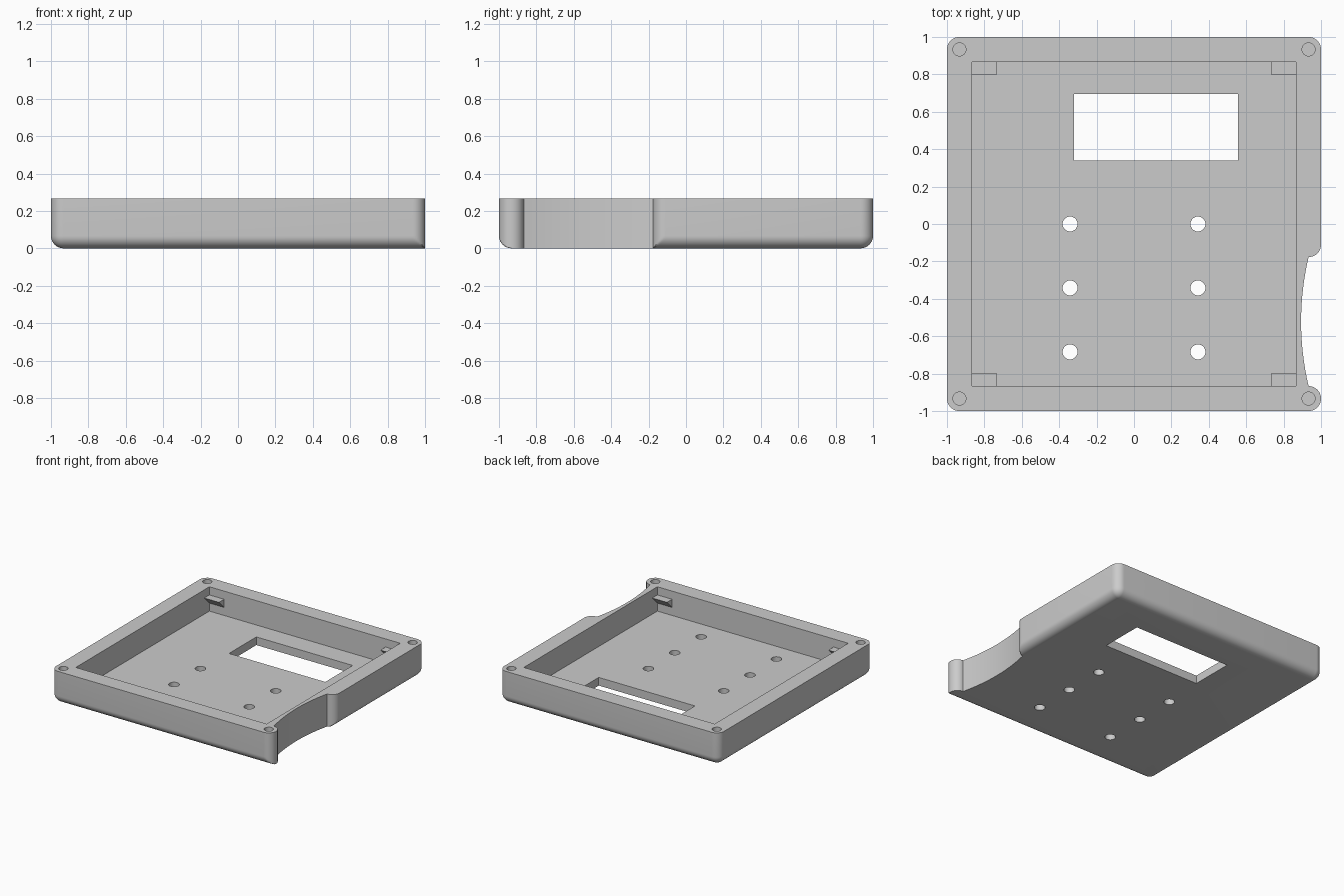
import bpy, bmesh
from math import sin, cos, pi, radians
from mathutils import Vector

if "Cube" in bpy.data.objects:
    bpy.data.objects.remove(bpy.data.objects["Cube"], do_unlink=True)

H = 0.267        # height of the tray
R = 0.0667       # corner and bottom edge radius
IN = 0.867       # half width of the cavity
C = 1 - R        # centre of the corner bosses
FLOOR = 0.067    # floor thickness
STEPS = 10

gray = bpy.data.materials.new("light gray plastic")
gray.use_nodes = True
gray.diffuse_color = (0.6, 0.6, 0.6, 1)
gray.node_tree.nodes["Principled BSDF"].inputs["Base Color"].default_value = (0.6, 0.6, 0.6, 1)


def finish(name, bm):
    bmesh.ops.recalc_face_normals(bm, faces=bm.faces)
    mesh = bpy.data.meshes.new(name)
    bm.to_mesh(mesh)
    bm.free()
    mesh.materials.append(gray)
    obj = bpy.data.objects.new(name, mesh)
    bpy.context.collection.objects.link(obj)
    return obj


def activate(obj):
    bpy.ops.object.select_all(action="DESELECT")
    obj.select_set(True)
    bpy.context.view_layer.objects.active = obj


def arc(cx, cy, r, start, end):
    angles = [radians(start + (end - start) * i / STEPS) for i in range(STEPS + 1)]
    return [(cx + r * cos(a), cy + r * sin(a)) for a in angles]


def outline(d):
    """Tray outline with its outer sides moved inward by d."""
    # Front right boss: only its front follows the rounded bottom edge
    pts = [(x, max(y, d - 1)) for x, y in arc(C, -C, R, -90, 0) + arc(C, -C, R, 0, 90)[1:]]
    # Shallow finger scoop in the side
    y0, y1 = -IN, -0.11 - R
    for i in range(1, 16):
        t = i / 16
        pts.append((C - 0.16 * t * (1 - t), y0 + (y1 - y0) * t))
    # Rounded end of the side wall
    pts += [(min(x, 1 - d), y) for x, y in arc(C, -0.11, R, -90, 0)]
    # Other three corners
    pts += arc(C, C, R - d, 0, 90)
    pts += arc(-C, C, R - d, 90, 180)
    pts += arc(-C, -C, R - d, 180, 270)
    return pts


# Solid body, lofted from the rounded bottom edge up to the rim
bm = bmesh.new()
layers = []
for i in range(STEPS + 1):
    a = pi / 2 * i / STEPS
    layers.append((R * (1 - sin(a)), R * (1 - cos(a))))
layers.append((0, H))
rings = [[bm.verts.new((x, y, z)) for x, y in outline(d)] for d, z in layers]
n = len(rings[0])
for low, high in zip(rings, rings[1:]):
    for j in range(n):
        k = (j + 1) % n
        bm.faces.new((low[j], low[k], high[k], high[j]))
bm.faces.new(rings[0][::-1])
bm.faces.new(rings[-1])
bmesh.ops.remove_doubles(bm, verts=bm.verts, dist=0.00001)
tray = finish("tray", bm)


def cut(cutter):
    mod = tray.modifiers.new("cut", "BOOLEAN")
    mod.operation = "DIFFERENCE"
    mod.solver = "EXACT"
    mod.object = cutter
    activate(tray)
    bpy.ops.object.modifier_apply(modifier=mod.name)
    bpy.data.objects.remove(cutter, do_unlink=True)


def cut_box(lo, hi):
    lo, hi = Vector(lo), Vector(hi)
    bm = bmesh.new()
    bmesh.ops.create_cube(bm, size=1)
    for v in bm.verts:
        v.co = (lo + hi) / 2 + v.co * (hi - lo)
    cut(finish("box_cutter", bm))


def cut_hole(x, y, r, z0, z1):
    bm = bmesh.new()
    bmesh.ops.create_cone(bm, cap_ends=True, segments=32, radius1=r, radius2=r, depth=z1 - z0)
    bmesh.ops.translate(bm, verts=bm.verts, vec=(x, y, (z0 + z1) / 2))
    cut(finish("hole_cutter", bm))


# Cavity and display window
cut_box((-IN, -IN, FLOOR), (IN, IN, 0.5))
cut_box((-0.32, 0.34, -0.1), (0.555, 0.695, 0.2))

# Button holes through the floor, blind screw holes in the corners
for x in (-0.342, 0.342):
    for y in (0, -0.342, -0.684):
        cut_hole(x, y, 0.04, -0.1, 0.2)
for x in (-C, C):
    for y in (-C, C):
        cut_hole(x, y, 0.035, 0.07, 0.4)

activate(tray)
bpy.ops.object.shade_smooth_by_angle(angle=radians(30))

# Wedge shaped clips under the rim, one near each cavity corner
E = 0.005
for side, sx in (("left", 1), ("right", -1)):
    for end, sy in (("front", -1), ("back", 1)):
        bm = bmesh.new()
        profile = [(IN + E, 0.2), (0.8, 0.2), (IN, 0.133), (IN + E, 0.133)]
        a, b = [[bm.verts.new((sx * x, sy * y, z)) for y, z in profile] for x in (0.733, IN + E)]
        bm.faces.new(a)
        bm.faces.new(b)
        for j in range(4):
            k = (j + 1) % 4
            bm.faces.new((a[j], a[k], b[k], b[j]))
        finish(f"{end}_{side}_clip", bm)
